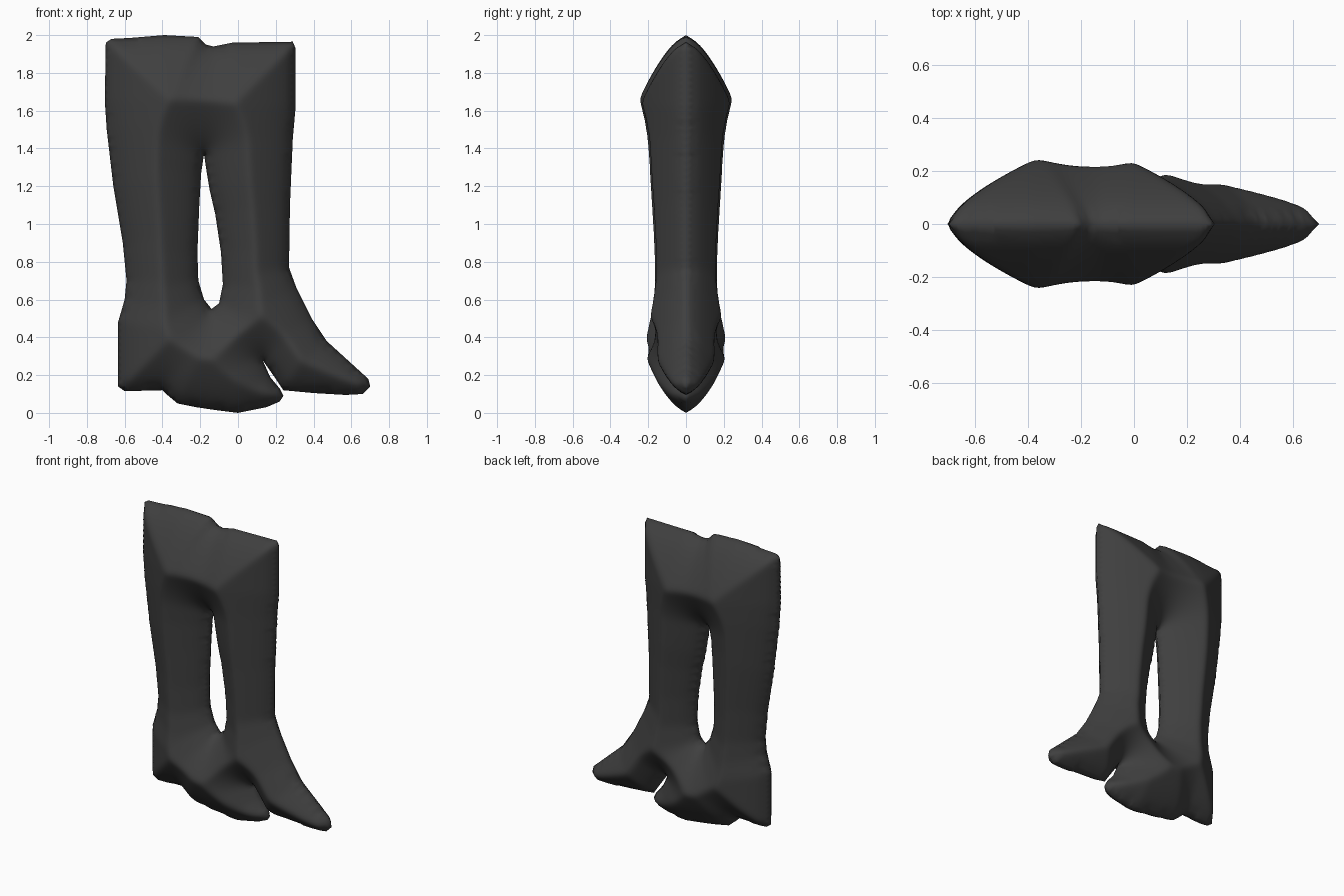
import bpy
import bmesh
from mathutils import Vector
from mathutils.geometry import delaunay_2d_cdt, intersect_point_line

STEP = 0.018

cube = bpy.data.objects.get("Cube")
if cube:
    bpy.data.objects.remove(cube, do_unlink=True)

# Side profile of the pair of boots, clockwise from the top left shaft
boot_outline = [
    (-.70, 1.96), (-.67, 1.98), (-.57, 1.985), (-.39, 2), (-.21, 1.99), (-.17, 1.95),
    (-.13, 1.94), (-.03, 1.96), (.29, 1.965), (.305, 1.93), (.305, 1.62), (.29, 1.45),
    (.275, 1.1), (.27, .77), (.31, .66), (.39, .5), (.47, .38), (.58, .28),
    (.69, .18), (.70, .14), (.66, .1), (.57, .095), (.4, .105), (.24, .12),
    (.2, .18), (.13, .28), (.17, .19), (.22, .13), (.24, .09), (.22, .06),
    (.15, .03), (0, 0), (-.12, .015), (-.22, .03), (-.32, .05), (-.38, .1),
    (-.4, .12), (-.6, .115), (-.635, .14), (-.635, .48), (-.6, .6), (-.59, .7),
    (-.61, .9), (-.66, 1.2), (-.695, 1.5), (-.705, 1.65)]

# Opening between the two shafts
gap_outline = [
    (-.18, 1.37), (-.165, 1.27), (-.15, 1.18), (-.12, 1.05), (-.09, .85), (-.08, .68),
    (-.1, .58), (-.14, .55), (-.18, .6), (-.21, .7), (-.215, .85), (-.205, 1.1),
    (-.195, 1.27)]


def segments(points):
    pts = [Vector(p) for p in points]
    return list(zip(pts, pts[1:] + pts[:1]))


def resample(points):
    """Split an outline into short, even pieces."""
    result = []
    for a, b in segments(points):
        n = max(1, round((b - a).length / STEP))
        result += [a.lerp(b, i / n) for i in range(n)]
    return result


walls = segments(boot_outline) + segments(gap_outline)


def inside(p):
    hit = False
    for a, b in walls:
        if (a.y > p.y) != (b.y > p.y):
            if p.x < a.x + (p.y - a.y) * (b.x - a.x) / (b.y - a.y):
                hit = not hit
    return hit


def wall_distance(p):
    best = 9.0
    for a, b in walls:
        d = b - a
        t = min(1.0, max(0.0, (p - a).dot(d) / d.length_squared))
        best = min(best, (p - a - d * t).length)
    return best


def swell(d):
    """Half thickness of the leather at a distance from the outline."""
    return 0.503 * d ** 0.65


def make_material(name, value):
    mat = bpy.data.materials.new(name)
    mat.use_nodes = True
    color = (value, value, value, 1.0)
    mat.diffuse_color = color
    mat.node_tree.nodes["Principled BSDF"].inputs["Base Color"].default_value = color
    return mat


# Flat triangulation of the profile: rim points plus an interior grid
points, rim_edges = [], []
for outline in (boot_outline, gap_outline):
    loop = resample(outline)
    start = len(points)
    points += loop
    rim_edges += [(start + i, start + (i + 1) % len(loop)) for i in range(len(loop))]
for row in range(int(2 / STEP) + 1):
    shift = STEP / 2 if row % 2 else 0
    for col in range(int(1.5 / STEP)):
        p = Vector((-0.72 + col * STEP + shift, row * STEP))
        if inside(p) and wall_distance(p) > STEP * 0.45:
            points.append(p)
flat, _, tris, *_ = delaunay_2d_cdt(points, rim_edges, [], 0, 1e-5)
tris = [t for t in tris if inside(sum((flat[i] for i in t), Vector((0, 0))) / 3)]

# Swell the profile to both sides, sharing the rim
bm = bmesh.new()
front, back, soft = {}, {}, []
for i in sorted({i for t in tris for i in t}):
    p = flat[i]
    d = wall_distance(p)
    if d < 1e-4:
        front[i] = back[i] = bm.verts.new((p.x, 0, p.y))
    else:
        front[i] = bm.verts.new((p.x, -swell(d), p.y))
        back[i] = bm.verts.new((p.x, swell(d), p.y))
        soft += [front[i], back[i]]
for t in tris:
    bm.faces.new([front[i] for i in t])
    if any(front[i] is not back[i] for i in t):
        bm.faces.new([back[i] for i in reversed(t)])

# Soften the ridges and creases
for _ in range(3):
    bmesh.ops.smooth_vert(bm, verts=soft, factor=0.5, use_axis_y=True)
bmesh.ops.recalc_face_normals(bm, faces=bm.faces)

mesh = bpy.data.meshes.new("pair_of_boots")
bm.to_mesh(mesh)
bm.free()
mesh.materials.append(make_material("dark grey leather", 0.05))
boots = bpy.data.objects.new("pair_of_boots", mesh)
bpy.context.collection.objects.link(boots)
for poly in mesh.polygons:
    poly.use_smooth = True
